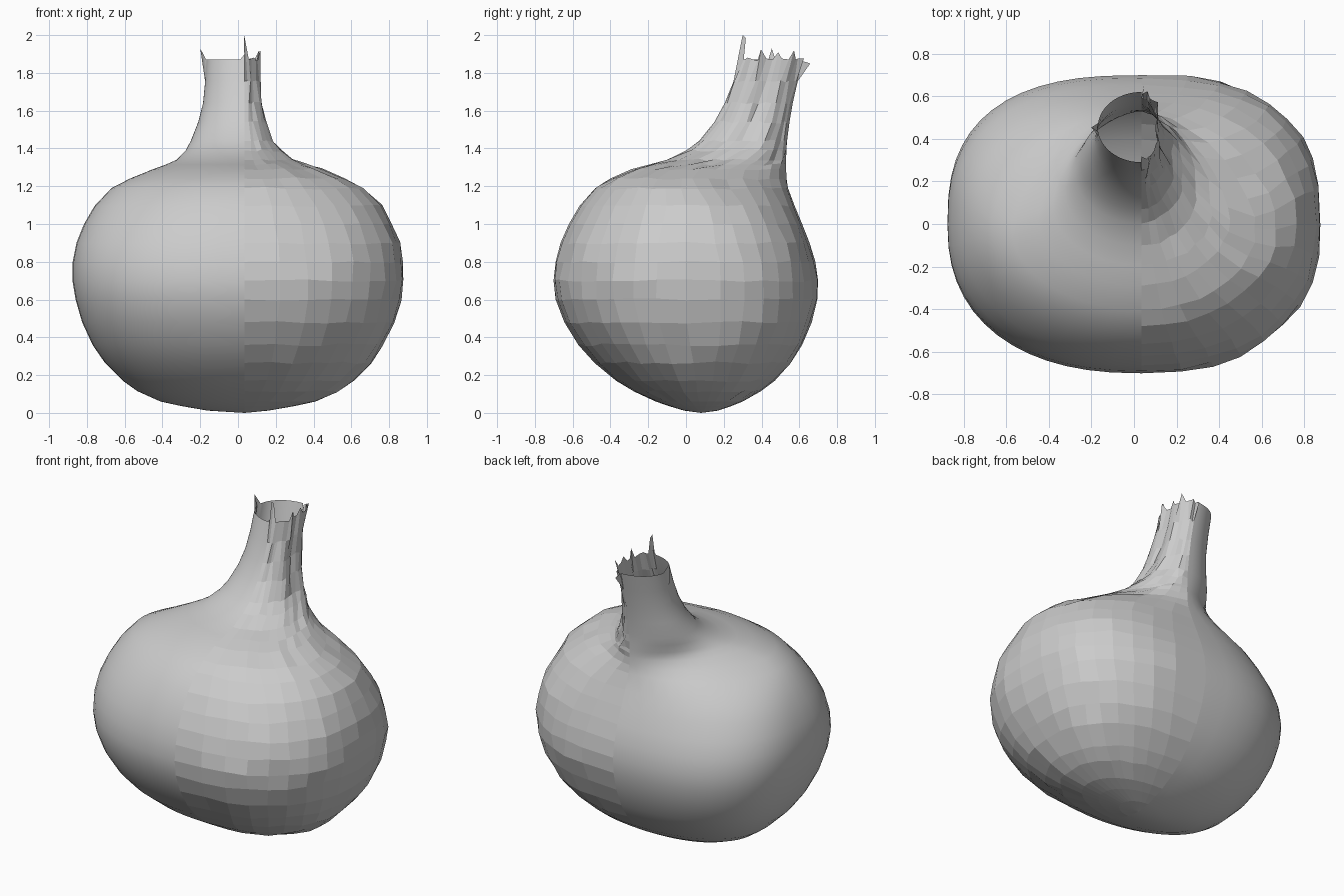
import bpy, bmesh, math, random
from mathutils import Vector

if "Cube" in bpy.data.objects:
    bpy.data.objects.remove(bpy.data.objects["Cube"])

random.seed(4)
SEAM = 0.035   # x of the join between the smooth and faceted halves

# key levels of the profile: height, side extent, front y, back y
KEYS = [Vector(k) for k in (
    (0.012, 0.16, -0.01, 0.17),
    (0.06, 0.41, -0.16, 0.30),
    (0.17, 0.61, -0.37, 0.47),
    (0.36, 0.77, -0.57, 0.615),
    (0.60, 0.86, -0.69, 0.695),
    (0.80, 0.875, -0.69, 0.685),
    (1.00, 0.815, -0.62, 0.615),
    (1.19, 0.67, -0.48, 0.54),
    (1.29, 0.45, -0.29, 0.53),
    (1.34, 0.325, -0.10, 0.53),
    (1.44, 0.25, 0.07, 0.535),
    (1.64, 0.185, 0.205, 0.565),
    (1.87, 0.17, 0.29, 0.62))]


def blend(keys, steps):
    """Smooth curve through the key levels."""
    out = []
    for i in range(len(keys) - 1):
        b, c = keys[i], keys[i + 1]
        a = keys[max(i - 1, 0)]
        d = keys[min(i + 2, len(keys) - 1)]
        # tangents scaled by the spacing in height
        m0 = (c - a) * (c[0] - b[0]) / (c[0] - a[0])
        m1 = (d - b) * (c[0] - b[0]) / (d[0] - b[0])
        for s in range(steps):
            t = s / steps
            h = t * t * (3 - 2 * t)
            out.append(b * (1 - h) + c * h + m0 * t * (1 - t) ** 2 - m1 * t * t * (1 - t))
    return out + [keys[-1]]


def outline_point(level, side, t):
    """Point on half an outline; t runs 0 (front seam) to 1 (back seam)."""
    z, extent, front, back = level
    neck = min(max((z - 1.3) / 0.2, 0), 1)
    if side < 0:
        width = extent + SEAM
    else:   # the faceted neck is narrower and lightly pleated
        width = (extent - SEAM - 0.05 * min(max((z - 1.28) / 0.15, 0), 1))
        width *= 1 - 0.1 * neck * (1 - math.cos(6 * math.pi * t))
    s, c = math.sin(math.pi * t), -math.cos(math.pi * t)
    # boxy at the belly, pinched behind the shoulder, round at the neck
    belly = max(0, 1 - ((z - 0.6) / 0.6) ** 2)
    shoulder = math.exp(-((z - 1.27) / 0.1) ** 2)
    middle = (front + back) / 2 - 0.1 * shoulder
    if c < 0:
        n, reach = 2 + 0.35 * belly, middle - front
    else:
        n, reach = 2 + 0.65 * belly - 0.4 * shoulder, back - middle
    x = SEAM + side * width * max(s, 0) ** (2 / n)
    y = middle + reach * math.copysign(abs(c) ** (2 / n), c)
    return Vector((x, y, z))


def make_half(name, side, segments, jitter, tips):
    bm = bmesh.new()
    rows = []
    for level in blend(KEYS, 2):
        row = []
        for i in range(segments + 1):
            p = outline_point(level, side, i / segments)
            if 0 < i < segments and level[0] > 0.1:
                p += Vector([random.uniform(-jitter, jitter) for _ in range(3)])
            row.append(bm.verts.new(p))
        rows.append(row)
    # torn papery tips along the open rim
    for i, (rise, flare) in tips.items():
        v = rows[-1][i]
        out = Vector((v.co.x + 0.02, v.co.y - 0.46, 0)).normalized()
        v.co += out * flare + Vector((0, 0, rise))
    for a, b in zip(rows, rows[1:]):
        for i in range(segments):
            quad = (a[i], a[i + 1], b[i + 1], b[i])
            bm.faces.new(quad if side > 0 else quad[::-1])
    # rounded base
    base = bm.verts.new((SEAM, 0.08, 0))
    for i in range(segments):
        tri = (base, rows[0][i + 1], rows[0][i])
        bm.faces.new(tri if side > 0 else tri[::-1])
    for f in bm.faces:
        f.smooth = side < 0
    mesh = bpy.data.meshes.new(name)
    bm.to_mesh(mesh)
    bm.free()
    obj = bpy.data.objects.new(name, mesh)
    bpy.context.collection.objects.link(obj)


# smooth left half of the bulb and neck
make_half("bulb_smooth_half", -1, 28, 0.0, {0: (0.03, 0), 14: (0.06, 0.03)})

# faceted right half with a ragged rim
ragged = {i: (random.uniform(0, 0.06), random.uniform(0, 0.03)) for i in range(4, 19, 3)}
ragged[0] = (0.13, -0.01)
ragged[1] = (0.11, -0.02)
ragged[18] = (-0.02, 0.04)
make_half("bulb_faceted_half", 1, 18, 0.007, ragged)
